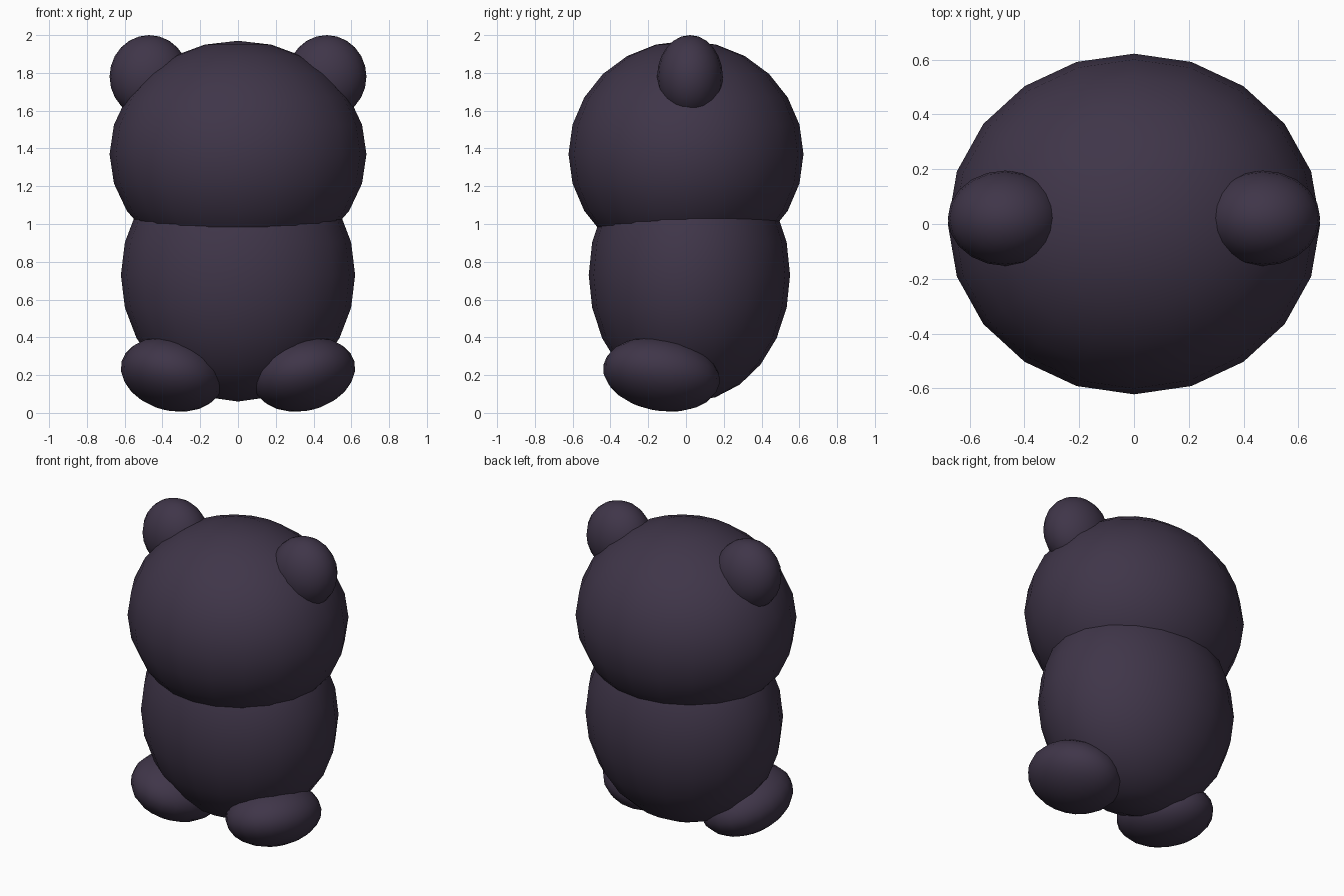
import bpy
from math import radians

if "Cube" in bpy.data.objects:
    bpy.data.objects.remove(bpy.data.objects["Cube"])

fur = bpy.data.materials.new("dark_fur")
fur.diffuse_color = (0.05, 0.036, 0.066, 1)
fur.use_nodes = True
fur.node_tree.nodes["Principled BSDF"].inputs["Base Color"].default_value = fur.diffuse_color


def ellipsoid(name, centre, radii, rot=(0, 0, 0), segments=20, rings=12):
    """Smooth UV-sphere stretched to the given radii."""
    bpy.ops.mesh.primitive_uv_sphere_add(segments=segments, ring_count=rings, radius=1)
    ob = bpy.context.object
    ob.name = name
    ob.location = centre
    ob.scale = radii
    ob.rotation_euler = [radians(a) for a in rot]
    ob.data.materials.append(fur)
    bpy.ops.object.shade_smooth()
    return ob


# Head and body
ellipsoid("head", (0, 0, 1.37), (0.68, 0.622, 0.60))
ellipsoid("body", (0, 0.018, 0.73), (0.62, 0.533, 0.67))

# Mirrored ears and feet; feet tip up at the toes and outer sides
for side, s in (("left", -1), ("right", 1)):
    ellipsoid(side + "_ear", (s * 0.47, 0.021, 1.78), (0.21, 0.174, 0.22))
    ellipsoid(side + "_foot", (s * 0.35, -0.13, 0.204), (0.275, 0.312, 0.188),
              (-9, -14 * s, 0))
